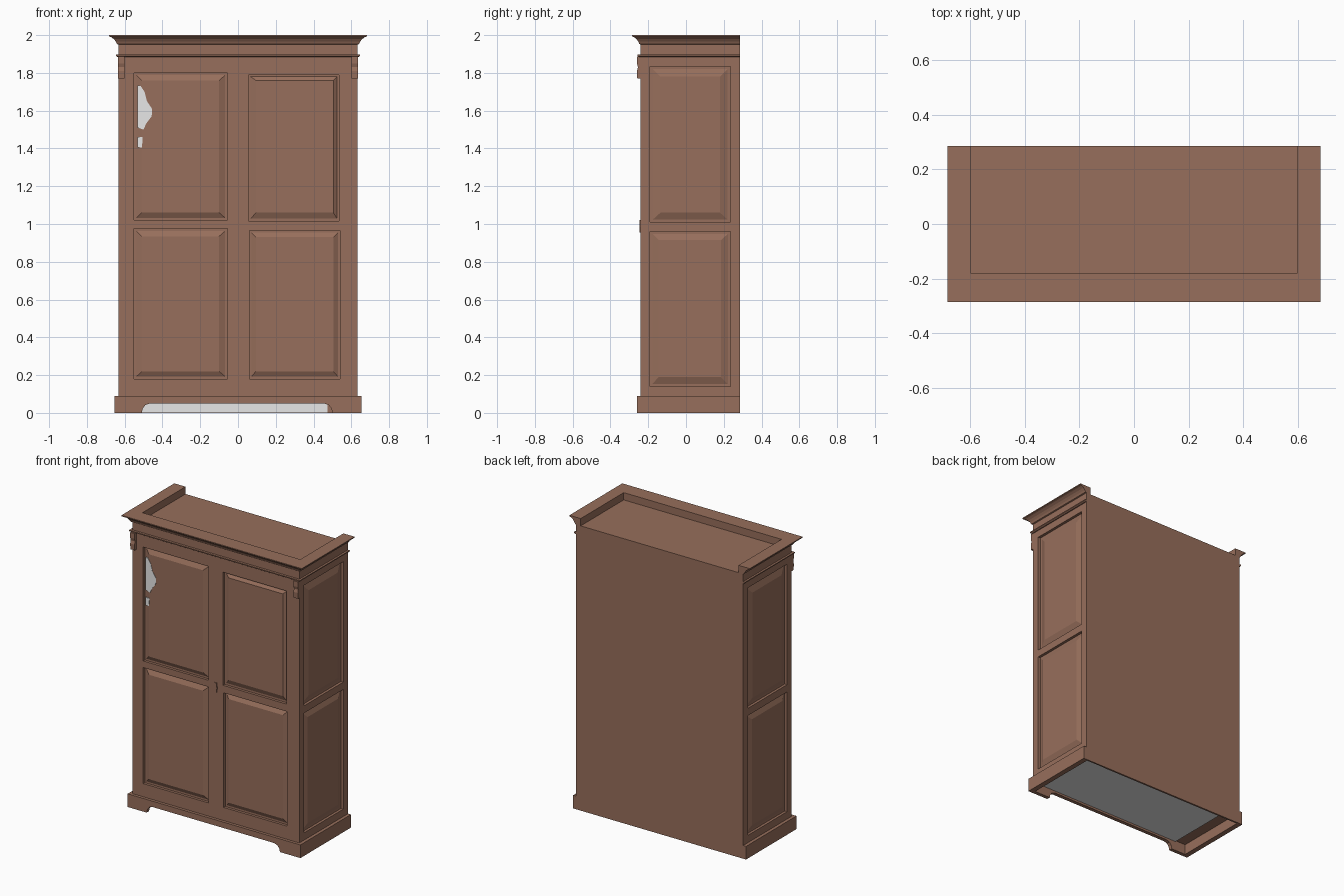
import bpy, bmesh

if "Cube" in bpy.data.objects:
    bpy.data.objects.remove(bpy.data.objects["Cube"])

def material(name, rgb):
    m = bpy.data.materials.new(name)
    m.diffuse_color = (*rgb, 1)
    m.use_nodes = True
    m.node_tree.nodes["Principled BSDF"].inputs["Base Color"].default_value = m.diffuse_color
    return m

WOOD = material("brown_wood", (0.31, 0.158, 0.106))
GREY = material("pale_grey", (0.8, 0.8, 0.8))
X, YF, YB = 0.633, -0.24, 0.286      # carcass half width, front, back

def mesh(name, verts, faces, mat=WOOD):
    bm = bmesh.new()
    vs = [bm.verts.new(v) for v in verts]
    for f in faces:
        bm.faces.new([vs[i] for i in f])
    bmesh.ops.recalc_face_normals(bm, faces=bm.faces)
    me = bpy.data.meshes.new(name)
    bm.to_mesh(me)
    bm.free()
    me.materials.append(mat)
    ob = bpy.data.objects.new(name, me)
    bpy.context.collection.objects.link(ob)
    return ob

def prism(name, bottom, top, mat=WOOD):
    """Solid between two matching outlines."""
    n = len(bottom)
    faces = [list(range(n)), list(range(n, 2 * n))]
    faces += [(i, (i + 1) % n, n + (i + 1) % n, n + i) for i in range(n)]
    return mesh(name, bottom + top, faces, mat)

def box(name, x0, x1, y0, y1, z0, z1, mat=WOOD):
    ring = [(x0, y0), (x1, y0), (x1, y1), (x0, y1)]
    return prism(name, [(x, y, z0) for x, y in ring], [(x, y, z1) for x, y in ring], mat)

def front_plate(name, outline, y0, y1, mat=WOOD):
    return prism(name, [(x, y0, z) for x, z in outline], [(x, y1, z) for x, z in outline], mat)

def moulding(name, profile):
    """Mitred moulding round left, front and right; profile = (x offset, y offset, z)."""
    n = len(profile)
    verts = []
    for sx, front in ((-1, 0), (-1, 1), (1, 1), (1, 0)):
        verts += [(sx * (X + ox), YF - oy if front else YB, z) for ox, oy, z in profile]
    faces = [list(range(n)), list(range(3 * n, 4 * n))]
    for k in range(3):
        for i in range(n):
            j = (i + 1) % n
            faces.append((k * n + i, k * n + j, k * n + n + j, k * n + n + i))
    return mesh(name, verts, faces)

# carcass
body = box("carcass", -X, X, YF, YB, 0.07, 1.95)
cutters = []
DEPTH, RISE = 0.018, 0.014

def panel(name, outer, inner, place):
    """Recess in the carcass with a bevelled raised panel; place(u, z, depth) -> xyz."""
    def ring(r, d):
        a, b, c, e = r
        return [place(a, c, d), place(b, c, d), place(b, e, d), place(a, e, d)]
    cut = prism(name + "_cutter", ring(outer, DEPTH), ring(outer, -0.03))
    cut.hide_render = True
    cutters.append(cut)
    g = 0.006
    a, b, c, e = outer
    shrunk = (a + g, b - g, c + g, e - g)
    prism(name, ring(shrunk, DEPTH + 0.003), ring(inner, DEPTH - RISE))

# door panels
front = lambda u, z, d: (u, YF + d, z)
panel("left_upper_panel", (-.55, -.055, 1.02, 1.80), (-.51, -.10, 1.06, 1.76), front)
panel("left_lower_panel", (-.55, -.055, .18, .975), (-.51, -.10, .22, .935), front)
panel("right_upper_panel", (.055, .535, 1.015, 1.79), (.095, .505, 1.06, 1.76), front)
panel("right_lower_panel", (.06, .54, .18, .965), (.095, .505, .22, .93), front)

# side panels
for s, side in ((-1, "left"), (1, "right")):
    at = lambda u, z, d, s=s: (s * (X - d), u, z)
    panel(side + "_side_upper_panel", (-.19, .235, 1.01, 1.835), (-.135, .18, 1.06, 1.78), at)
    panel(side + "_side_lower_panel", (-.19, .235, .14, .96), (-.145, .185, .19, .915), at)

for c in cutters:
    mod = body.modifiers.new("recess", 'BOOLEAN')
    mod.operation = 'DIFFERENCE'
    mod.solver = 'EXACT'
    mod.object = c
bpy.context.view_layer.update()
baked = bpy.data.meshes.new_from_object(body.evaluated_get(bpy.context.evaluated_depsgraph_get()))
body.modifiers.clear()
body.data = baked
for c in cutters:
    bpy.data.objects.remove(c)

# cornice and thin bead
cove = [(0, 1.95), (.008, 1.953), (.014, 1.966), (.024, 1.979), (.038, 1.989), (.05, 1.993), (.05, 2.0)]
moulding("cornice", [(o, o * 0.92, z) for o, z in cove]
         + [(-.035, -.06, 2.0), (-.035, -.06, 1.94), (0, 0, 1.94)])
moulding("frieze_bead", [(-.01, -.01, 1.884), (.006, .006, 1.884), (.014, .016, 1.89),
                         (.014, .016, 1.897), (-.01, -.01, 1.897)])

# corner brackets
prof = [(-.235, 1.77), (-.258, 1.77), (-.260, 1.81), (-.254, 1.83), (-.260, 1.85), (-.260, 1.886), (-.235, 1.886)]
for s, side in ((-1, "left"), (1, "right")):
    prism(side + "_corner_bracket", [(s * .602, y, z) for y, z in prof], [(s * .635, y, z) for y, z in prof])

# plinth with shaped apron, open underneath
arch = [(-.51, 0), (-.505, .022), (-.49, .042), (-.465, .05),
        (.455, .05), (.48, .042), (.495, .022), (.50, 0)]
front_plate("plinth_front", [(-.655, .09), (-.655, 0)] + arch + [(.655, 0), (.655, .09)], -.26, -.235)
for s, side in ((-1, "left"), (1, "right")):
    box(side + "_plinth_side", *sorted((s * .655, s * .62)), -.2598, YB, 0, .0899)
box("back_board", -X, X, .276, YB, 0, .08)

# grey underside and inside of the back
box("floor_underside", -.54, .6, -.234, .275, .063, .0695, GREY)
box("back_lining", -.6, .475, .271, .277, .002, .066, GREY)

# pale shapes showing on the left door
front_plate("pale_patch_large", [(-.533, 1.735), (-.533, 1.51), (-.50, 1.50), (-.487, 1.53), (-.457, 1.57),
            (-.455, 1.61), (-.482, 1.65), (-.495, 1.70), (-.515, 1.73)], -.238, -.232, GREY)
front_plate("pale_patch_small", [(-.533, 1.46), (-.533, 1.405), (-.508, 1.405), (-.505, 1.46)], -.238, -.232, GREY)

# lock plate between the doors
front_plate("lock_plate", [(-.008, .955), (.008, .955), (.012, .985), (.008, 1.02), (-.008, 1.02), (-.012, .985)],
            -.246, -.239)
